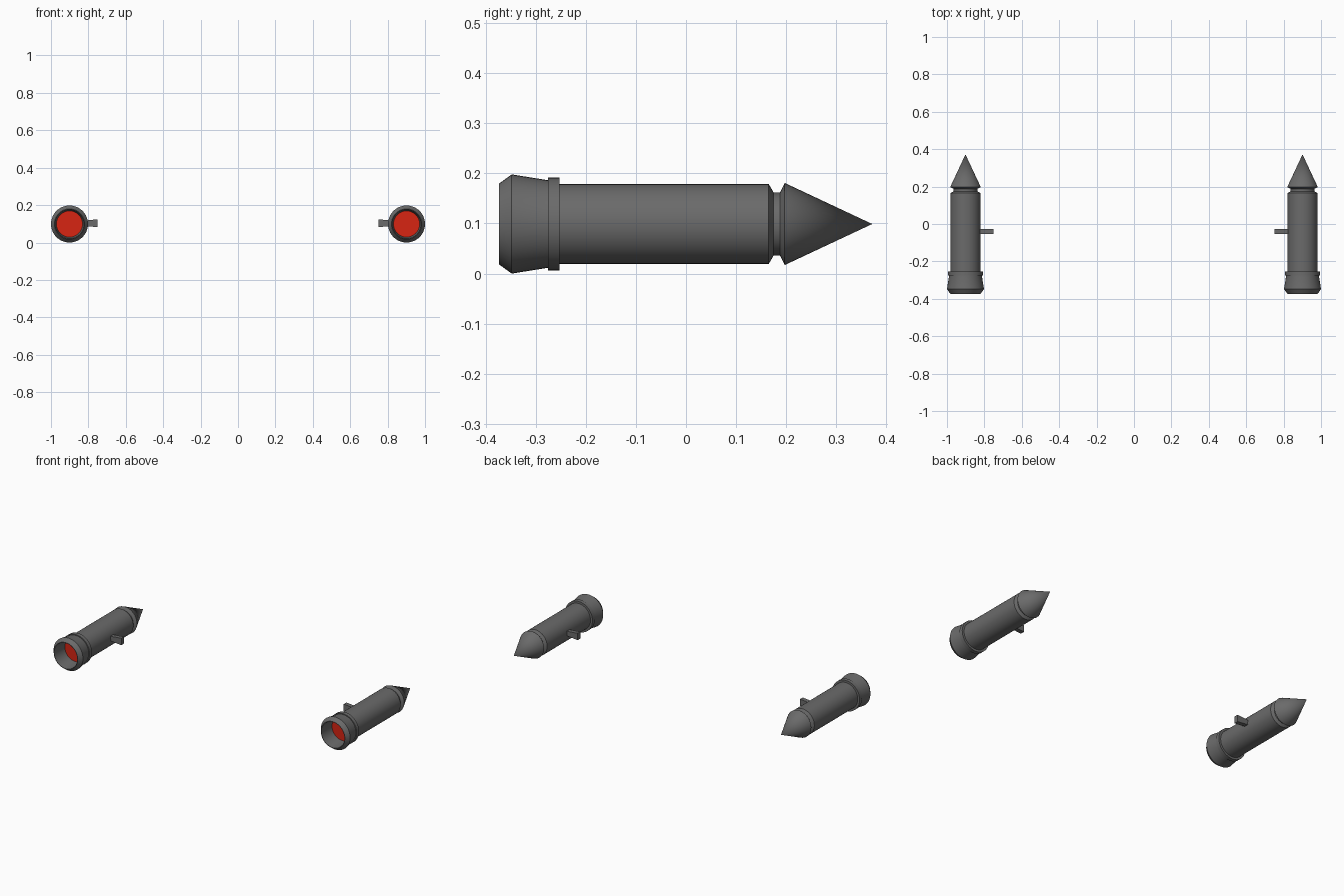
import bpy, bmesh, math
from mathutils import Matrix, Vector

if "Cube" in bpy.data.objects:
    bpy.data.objects.remove(bpy.data.objects["Cube"])

CX, CZ, SEG = 0.901, 0.099, 40


def material(name, rgb):
    m = bpy.data.materials.new(name)
    m.diffuse_color = (*rgb, 1)
    m.use_nodes = True
    m.node_tree.nodes["Principled BSDF"].inputs["Base Color"].default_value = m.diffuse_color
    return m


GREY = material("dark grey metal", (0.145, 0.145, 0.145))
RED = material("red glow", (0.68, 0.018, 0.006))


def finish(bm, name, mat, smooth=True):
    bmesh.ops.remove_doubles(bm, verts=bm.verts, dist=1e-5)
    bmesh.ops.recalc_face_normals(bm, faces=bm.faces)
    me = bpy.data.meshes.new(name)
    bm.to_mesh(me)
    bm.free()
    me.materials.append(mat)
    ob = bpy.data.objects.new(name, me)
    bpy.context.collection.objects.link(ob)
    if smooth:
        bpy.ops.object.select_all(action='DESELECT')
        ob.select_set(True)
        bpy.context.view_layer.objects.active = ob
        bpy.ops.object.shade_smooth_by_angle(angle=math.radians(25))
    return ob


def lathe(name, profile, x, mat, closed=False):
    """Revolve (y, radius) points about the rocket's long axis."""
    bm = bmesh.new()
    vs = [bm.verts.new((x, y, CZ + r)) for y, r in profile]
    es = [bm.edges.new(p) for p in zip(vs, vs[1:])]
    if closed:
        es.append(bm.edges.new((vs[-1], vs[0])))
    bmesh.ops.spin(bm, geom=vs + es, cent=(x, 0, CZ), axis=(0, 1, 0),
                   angle=math.tau, steps=SEG, use_merge=True)
    return finish(bm, name, mat)


for side, s in (("left", -1), ("right", 1)):
    x = s * CX
    # hollow exhaust nozzle with chamfered lip
    lathe(side + "_nozzle", [(-0.373, 0.078), (-0.373, 0.081), (-0.348, 0.099),
                             (-0.276, 0.0875), (-0.27, 0.0875), (-0.27, 0.069)],
          x, GREY, closed=True)
    # raised collar
    lathe(side + "_collar", [(-0.276, 0.075), (-0.276, 0.093), (-0.253, 0.093),
                             (-0.253, 0.075)], x, GREY, closed=True)
    # main tube, neck groove and pointed nose
    lathe(side + "_body", [(-0.265, 0.0), (-0.265, 0.08), (0.165, 0.08), (0.175, 0.063),
                           (0.188, 0.063), (0.197, 0.082), (0.372, 0.0)], x, GREY)
    # glowing disc inside the nozzle
    bm = bmesh.new()
    bmesh.ops.create_cone(bm, cap_ends=True, segments=SEG, radius1=0.07, radius2=0.07,
                          depth=0.008, matrix=Matrix.Translation((x, -0.277, CZ))
                          @ Matrix.Rotation(math.pi / 2, 4, 'X'))
    finish(bm, side + "_exhaust_glow", RED)
    # mounting lug on the inner side, wider at its end
    bm = bmesh.new()
    bmesh.ops.create_cube(bm, size=1)
    for v in bm.verts:
        end = v.co.x > 0
        v.co = Vector((s * (0.75 if end else 0.835), -0.04 + v.co.y * 0.026,
                       0.103 + v.co.z * (0.042 if end else 0.026)))
    finish(bm, side + "_mounting_lug", GREY, smooth=False)
